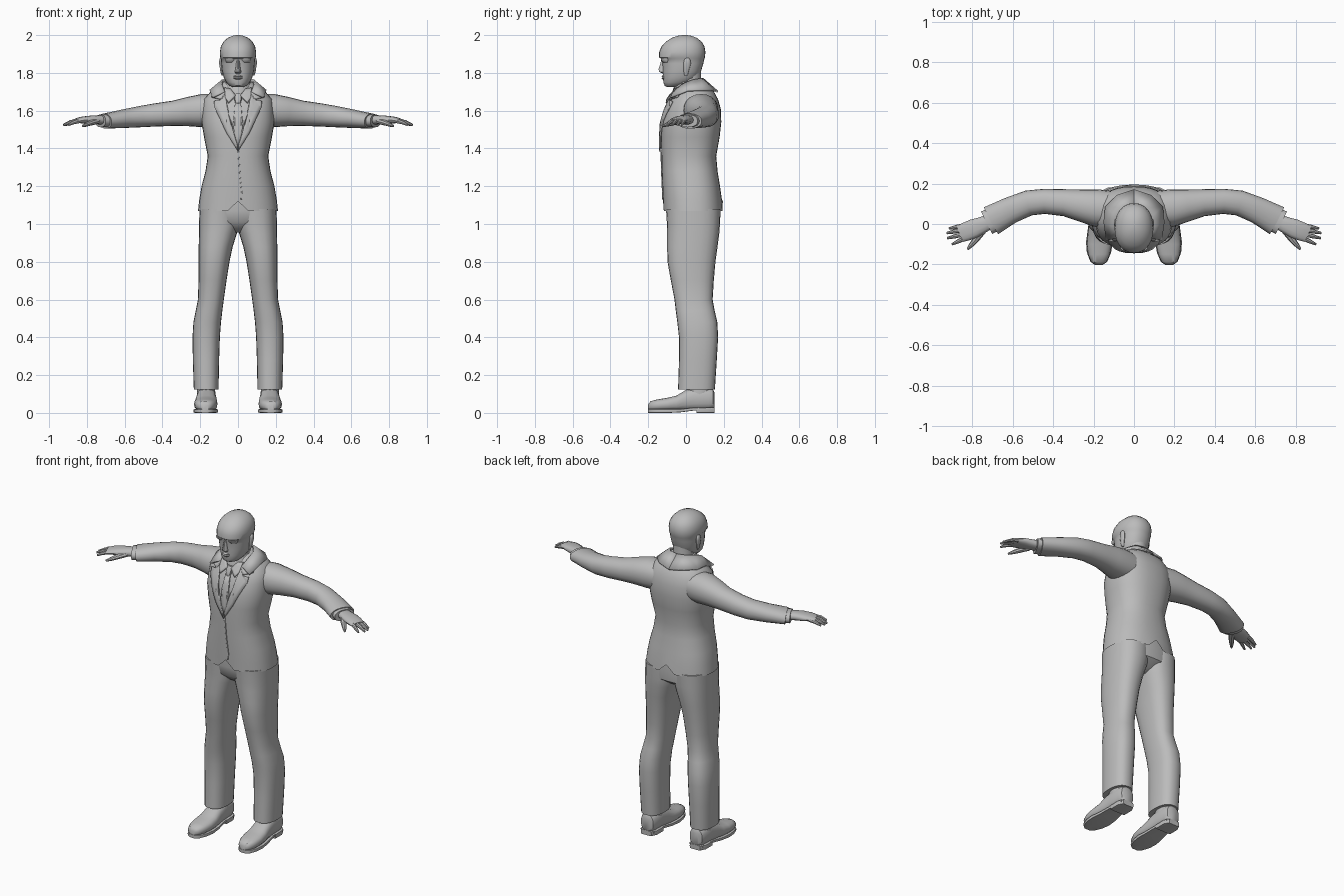
import bpy, bmesh, math
from mathutils import Vector as V
from mathutils.bvhtree import BVHTree

grey = bpy.data.materials.new("plain_grey")
grey.diffuse_color = (0.5, 0.5, 0.5, 1)


def finish(name, bm, mirror=False, thick=0):
    bmesh.ops.recalc_face_normals(bm, faces=bm.faces)
    me = bpy.data.meshes.new(name)
    bm.to_mesh(me)
    bm.free()
    me.materials.append(grey)
    ob = bpy.data.objects.new(name, me)
    bpy.context.collection.objects.link(ob)
    if thick:
        m = ob.modifiers.new("thickness", 'SOLIDIFY')
        m.thickness, m.offset = thick, 0
    if mirror:
        ob.modifiers.new("mirror", 'MIRROR').use_mirror_merge = False
    return ob


def loft_bm(rings, n=24, p=2.0, caps=(True, True)):
    """Skin superellipse rings given as (centre, half axis, half axis)."""
    bm = bmesh.new()
    power = lambda t: math.copysign(abs(t) ** (2 / p), t) if abs(t) > 1e-6 else 0
    loops = []
    for c, u, v in rings:
        loops.append([bm.verts.new(V(c) + V(u) * power(math.cos(a)) + V(v) * power(math.sin(a)))
                      for a in (2 * math.pi * i / n for i in range(n))])
    for a, b in zip(loops, loops[1:]):
        for i in range(n):
            j = (i + 1) % n
            bm.faces.new((a[i], a[j], b[j], b[i]))
    if caps[0]:
        bm.faces.new(loops[0])
    if caps[1]:
        bm.faces.new(loops[-1])
    bm.verts.ensure_lookup_table()
    return bm


def upright(rows):
    """Rows of z, x min, x max, y min, y max."""
    return [(((a + b) / 2, (c + d) / 2, z), ((b - a) / 2, 0, 0), (0, (d - c) / 2, 0))
            for z, a, b, c, d in rows]


def centred(rows):
    return upright([(z, -w, w, f, b) for z, f, b, w in rows])


def along_y(rows):
    """Rows of y, x centre, half width, z min, z max."""
    return [((x, y, (a + b) / 2), (w, 0, 0), (0, 0, (b - a) / 2)) for y, x, w, a, b in rows]


def tube(name, rows, n=12, p=2.0):
    """Mirrored limb through rows of x, y, z, half width, half height."""
    pts = [V(r[:3]) for r in rows]
    rings = []
    for i, r in enumerate(rows):
        d = pts[min(i + 1, len(pts) - 1)] - pts[max(i - 1, 0)]
        u = V((-d.y, d.x, 0)).normalized()
        rings.append((pts[i], u * r[3], u.cross(d).normalized() * r[4]))
    return finish(name, loft_bm(rings, n, p), True)


# Jacket body, with a notch at the front hem and a vent at the back
bm = loft_bm(centred([
    (1.07, -.12, .195, .212), (1.13, -.122, .19, .205), (1.2, -.125, .18, .193),
    (1.28, -.128, .167, .172), (1.36, -.13, .16, .16), (1.46, -.132, .178, .18),
    (1.54, -.128, .187, .193), (1.61, -.108, .184, .19), (1.66, -.085, .17, .182),
    (1.70, -.058, .148, .145), (1.74, -.035, .105, .09), (1.755, -.025, .09, .07)]),
    32, 2.4, (False, True))
for i in (24, 8):
    bm.verts[i].co.z += .05
surface = BVHTree.FromBMesh(bm)
finish("jacket_body", bm)


def plate(name, outline, lift, thick=.008, mirror=True):
    """Flat outline in x, z laid onto the front of the jacket."""
    b = bmesh.new()
    b.faces.new([b.verts.new((x, -1, z)) for x, z in outline])
    bmesh.ops.triangulate(b, faces=b.faces)
    bmesh.ops.subdivide_edges(b, edges=b.edges, cuts=3, use_grid_fill=True)
    for v in b.verts:
        hit = surface.ray_cast(v.co, V((0, 1, 0)))[0]
        v.co.y = (hit.y if hit else -.03) - lift
    return finish(name, b, mirror, thick)


# Lapels, front edge, tie and shirt collar points
plate("lapel", [(0, 1.385), (.06, 1.48), (.125, 1.62), (.125, 1.65), (.09, 1.655),
                (.068, 1.69), (.05, 1.58), (.004, 1.42)], .008, .009)
plate("collar_front", [(.068, 1.69), (.092, 1.66), (.14, 1.672), (.125, 1.705), (.08, 1.725)], .01, .009)
plate("jacket_front_edge", [(-.002, 1.39), (.008, 1.25), (.017, 1.17), (.014, 1.13),
                            (.02, 1.13), (.023, 1.17), (.014, 1.25), (.004, 1.39)], .002, .005, False)
plate("tie", [(0, 1.40), (.02, 1.48), (.026, 1.53), (.014, 1.655),
              (-.014, 1.655), (-.026, 1.53), (-.02, 1.48)], .004, .008, False)
plate("shirt_collar_point", [(.012, 1.68), (.05, 1.64), (.068, 1.67), (.07, 1.72), (.04, 1.715)], .012, .009)
finish("tie_knot", loft_bm(centred([(1.638, -.106, -.07, .014), (1.66, -.105, -.06, .022),
                                    (1.69, -.085, -.04, .022)]), 8))
finish("shirt_collar", loft_bm(centred([(1.68, -.075, .1, .08), (1.715, -.068, .098, .077),
                                        (1.755, -.05, .092, .07)]), 24))

# Turned down jacket collar round the neck
bm = bmesh.new()
upper = [(0, .09, 1.768), (.05, .078, 1.768), (.083, .035, 1.76), (.085, -.02, 1.74), (.07, -.065, 1.70)]
lower = [(0, .168, 1.70), (.085, .14, 1.708), (.14, .085, 1.708), (.148, .01, 1.706), (.135, -.08, 1.67)]
a, b = [[bm.verts.new(p) for p in row] for row in (upper, lower)]
for i in range(4):
    bm.faces.new((a[i], b[i], b[i + 1], a[i + 1]))
finish("jacket_collar", bm, True, .01)

# Sleeves, shirt cuffs and hands
tube("sleeve", [(.09, .07, 1.60, .09, .085), (.19, .08, 1.60, .092, .088), (.26, .092, 1.595, .08, .078),
                (.34, .105, 1.586, .067, .067), (.44, .112, 1.577, .062, .061), (.52, .104, 1.568, .063, .056),
                (.61, .068, 1.557, .066, .049), (.705, .017, 1.545, .075, .04)], 20, 2.2)
tube("shirt_cuff", [(.68, .03, 1.547, .06, .034), (.728, .006, 1.546, .062, .034)], 16, 2.3)
tube("palm", [(.70, .018, 1.55, .036, .024), (.745, -.003, 1.552, .04, .024), (.79, -.022, 1.552, .047, .021),
              (.83, -.038, 1.55, .046, .017), (.86, -.05, 1.545, .041, .012)], 14, 2.4)
for name, base, tip in (("little_finger", (.845, -.008), (.913, -.022)), ("ring_finger", (.85, -.029), (.925, -.045)),
                        ("middle_finger", (.848, -.052), (.922, -.07)), ("index_finger", (.84, -.072), (.898, -.1))):
    mid = [(s + t) / 2 for s, t in zip(base, tip)]
    tube(name, [(*base, 1.546, .011, .012), (*mid, 1.539, .0105, .011), (*tip, 1.524, .006, .006)], 8)
tube("thumb", [(.745, -.03, 1.545, .018, .016), (.78, -.075, 1.535, .016, .014),
               (.803, -.102, 1.526, .012, .011), (.822, -.125, 1.519, .006, .006)], 8)

# Trousers: hips and two legs
finish("trouser_hips", loft_bm(centred([
    (1.15, -.105, .175, .188), (1.07, -.106, .183, .203), (1.01, -.095, .178, .195),
    (.975, -.06, .13, .12), (.955, -.03, .09, .04)]), 28, 2.4))
finish("trouser_leg", loft_bm(upright([
    (1.08, -.01, .204, -.106, .183), (1.0, -.008, .206, -.101, .18), (.95, .006, .207, -.1, .176),
    (.88, .028, .208, -.1, .167), (.8, .045, .209, -.098, .156), (.7, .061, .209, -.08, .147),
    (.6, .075, .212, -.061, .141), (.54, .083, .224, -.054, .152), (.48, .09, .236, -.046, .166),
    (.4, .096, .241, -.037, .17), (.28, .1, .239, -.037, .163), (.125, .103, .234, -.042, .153)]),
    24, 2.4), True)

# Shoes
finish("shoe_upper", loft_bm(along_y([
    (-.2, .174, .018, .015, .045), (-.188, .174, .038, .012, .062), (-.15, .173, .054, .01, .072),
    (-.1, .171, .062, .01, .08), (-.05, .169, .06, .01, .092), (0, .168, .054, .01, .122),
    (.05, .168, .05, .012, .138), (.12, .168, .05, .015, .132), (.142, .168, .042, .02, .125),
    (.15, .168, .025, .025, .11)]), 18, 2.5), True)
finish("shoe_sole", loft_bm(along_y([
    (-.202, .174, .02, 0, .02), (-.186, .174, .042, 0, .02), (-.14, .173, .06, 0, .02),
    (-.09, .171, .066, 0, .02), (-.03, .169, .06, .003, .02), (.04, .168, .05, .012, .028),
    (.14, .168, .046, .015, .03)]), 12, 8), True)
finish("shoe_heel", loft_bm(along_y([
    (.055, .168, .053, 0, .028), (.12, .168, .053, 0, .03), (.152, .168, .036, 0, .03)]), 12, 8), True)
finish("ankle", loft_bm(upright([(.09, .12, .216, .0, .14), (.2, .122, .216, .01, .13)]), 16), True)

# Neck and head
finish("neck", loft_bm(centred([(1.68, -.05, .09, .064), (1.75, -.042, .08, .06), (1.83, -.04, .08, .062)]), 20))
finish("head", loft_bm(centred([
    (1.724, -.098, -.045, .025), (1.732, -.113, -.01, .045), (1.75, -.12, .035, .062),
    (1.775, -.121, .065, .075), (1.81, -.123, .08, .084), (1.85, -.125, .092, .088),
    (1.874, -.13, .097, .09), (1.882, -.143, .1, .095), (1.91, -.142, .103, .096),
    (1.94, -.13, .098, .091), (1.965, -.107, .083, .077), (1.985, -.076, .058, .055),
    (1.996, -.045, .03, .03), (2.0, -.02, .005, .01)]), 28, 2.2))
finish("nose", loft_bm(centred([(1.798, -.128, -.1, .016), (1.806, -.144, -.1, .018),
                                (1.82, -.146, -.1, .013), (1.868, -.131, -.1, .009)]), 10))
finish("lips", loft_bm(centred([(1.764, -.123, -.09, .016), (1.772, -.13, -.09, .026), (1.777, -.125, -.09, .028),
                                (1.782, -.131, -.09, .026), (1.79, -.122, -.09, .014)]), 12))
finish("brow", loft_bm(upright([(1.856, .016, .062, -.121, -.08), (1.867, .01, .07, -.132, -.08),
                                (1.878, .01, .07, -.134, -.08)]), 12), True)
finish("ear", loft_bm(upright([(1.785, .078, .086, -.008, .008), (1.805, .078, .093, -.012, .014),
                               (1.85, .08, .1, -.014, .026), (1.872, .082, .099, -.008, .022),
                               (1.88, .084, .095, .002, .014)]), 12), True)

# Smooth shading with sharp edges kept
bpy.ops.object.select_all(action='SELECT')
bpy.context.view_layer.objects.active = bpy.context.selected_objects[0]
bpy.ops.object.shade_smooth_by_angle(angle=math.radians(40))
